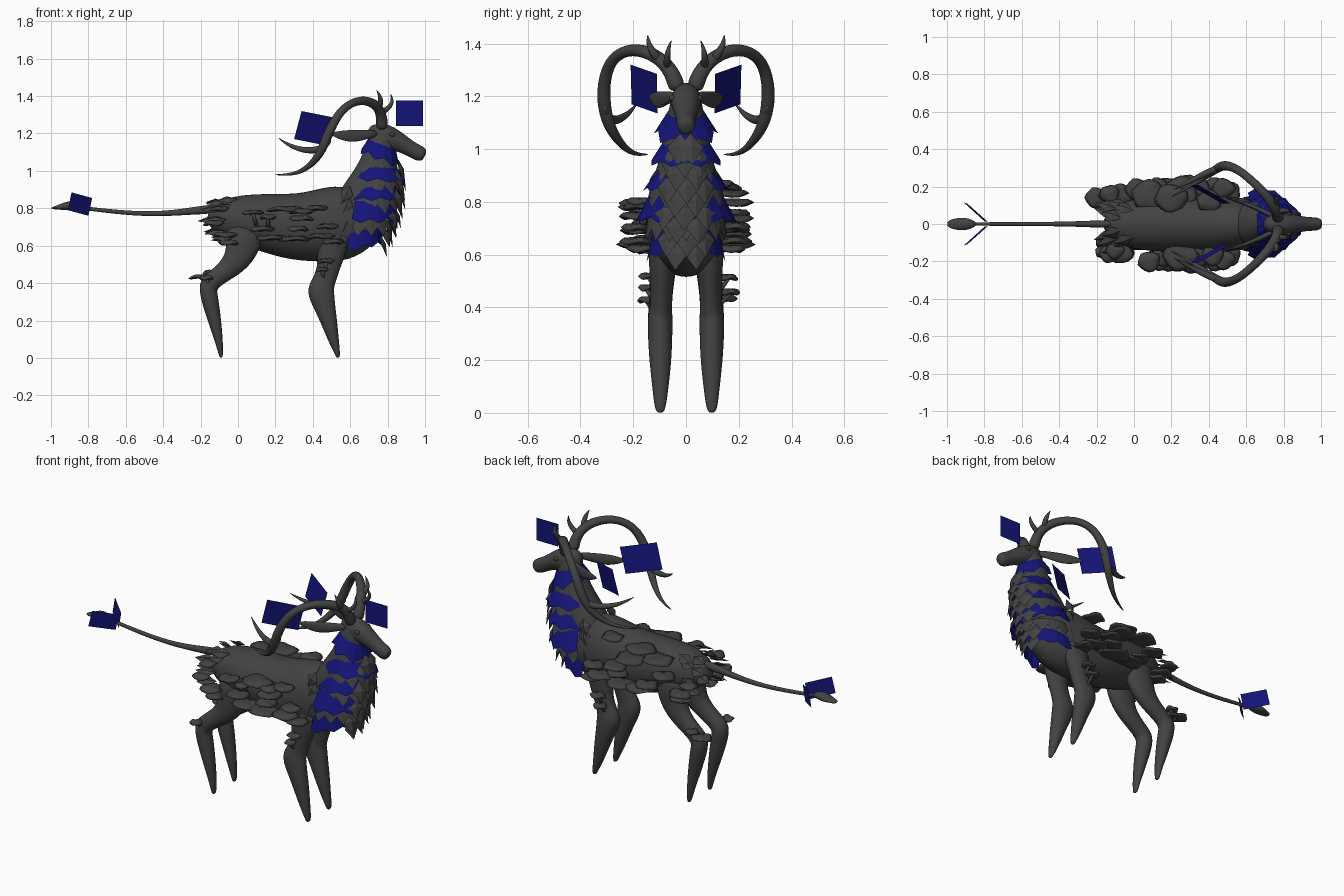
import bpy, bmesh, math, random
from mathutils import Vector as V
random.seed(4)

def material(name, col):
    m = bpy.data.materials.new(name)
    m.diffuse_color = col
    return m
DARK = material("charcoal", (.055, .055, .055, 1))
BLUE = material("deep_blue", (.007, .007, .19, 1))

def finish(name, bm, mat=DARK, sub=0, smooth=True):
    bmesh.ops.recalc_face_normals(bm, faces=bm.faces)
    me = bpy.data.meshes.new(name)
    bm.to_mesh(me)
    bm.free()
    me.materials.append(mat)
    for p in me.polygons:
        p.use_smooth = smooth
    ob = bpy.data.objects.new(name, me)
    bpy.context.collection.objects.link(ob)
    if sub:
        ob.modifiers.new("smooth", 'SUBSURF').levels = sub
        ob.modifiers["smooth"].render_levels = sub
    return ob

def bridge(bm, rings, caps=True):
    for a, b in zip(rings, rings[1:]):
        for i in range(len(a)):
            j = (i + 1) % len(a)
            bm.faces.new((a[i], a[j], b[j], b[i]))
    if caps:
        bm.faces.new(rings[0])
        bm.faces.new(rings[-1])

def loft(name, pts, side=1, n=12):
    """Smooth tube; each point is x, y, z, half width across y, half height."""
    bm = bmesh.new()
    P = [V((p[0], p[1] * side, p[2])) for p in pts]
    rings = []
    for i, p in enumerate(pts):
        t = (P[min(i + 1, len(P) - 1)] - P[max(i - 1, 0)]).normalized()
        u = (V((0, 1, 0)) - t * t.y).normalized()
        w = t.cross(u)
        rings.append([bm.verts.new(P[i] + u * p[3] * math.cos(a) + w * p[4] * math.sin(a))
                      for a in (math.tau * k / n for k in range(n))])
    bridge(bm, rings)
    return finish(name, bm, sub=2)

def horn(name, pts, side):
    loft(name, [p + (p[3],) for p in pts], side, 8)

# body, neck, head, tail
loft("body", [(-.16, 0, .775, .03, .03), (-.12, 0, .755, .09, .085), (-.03, 0, .745, .135, .128),
              (.08, 0, .733, .15, .15), (.2, 0, .715, .155, .172), (.3, 0, .70, .16, .185),
              (.42, 0, .705, .16, .20), (.54, 0, .72, .15, .215), (.65, 0, .73, .13, .18),
              (.75, 0, .75, .08, .1)])
loft("neck", [(.60, 0, .76, .13, .12), (.665, 0, .88, .125, .115), (.72, 0, .98, .10, .10),
              (.75, 0, 1.08, .08, .085), (.77, 0, 1.17, .065, .075), (.775, 0, 1.22, .05, .05)])
loft("head", [(.69, 0, 1.20, .03, .04), (.74, 0, 1.195, .055, .065), (.80, 0, 1.18, .062, .07),
              (.86, 0, 1.155, .052, .053), (.92, 0, 1.12, .038, .042), (.965, 0, 1.095, .038, .044),
              (.99, 0, 1.085, .033, .038), (1.0, 0, 1.08, .018, .02)])
loft("tail", [(-.1, 0, .80, .025, .03), (-.25, 0, .785, .017, .019), (-.42, 0, .768, .012, .014),
              (-.6, 0, .775, .011, .012), (-.78, 0, .795, .01, .011), (-.9, 0, .81, .008, .009)])
loft("tail_tuft", [(-.84, 0, .803, .009, .009), (-.88, 0, .815, .03, .024), (-.92, 0, .812, .037, .025),
                   (-.96, 0, .805, .03, .012), (-1, 0, .80, .018, .005)])

# paired legs, ears, eyes and horns
for s, tag in ((1, "left"), (-1, "right")):
    loft("front_leg_" + tag, [(.52, .08, .72, .06, .10), (.50, .09, .58, .055, .085), (.487, .092, .49, .045, .062),
                              (.46, .094, .41, .042, .062), (.445, .097, .375, .047, .072), (.443, .098, .345, .05, .075),
                              (.465, .098, .27, .047, .058), (.485, .097, .2, .044, .047),
                              (.515, .097, .08, .03, .027), (.533, .098, .02, .022, .014), (.535, .098, 0, .012, .008)], s)
    loft("hind_leg_" + tag, [(.05, .07, .74, .06, .10), (.03, .085, .62, .06, .105), (0, .09, .52, .05, .075),
                             (-.09, .095, .445, .045, .05), (-.165, .098, .395, .047, .057), (-.155, .098, .33, .049, .05),
                             (-.125, .097, .2, .04, .037), (-.10, .096, .08, .028, .021),
                             (-.092, .097, .02, .02, .012), (-.09, .097, 0, .012, .008)], s)
    loft("ear_" + tag, [(.745, .04, 1.20, .015, .018), (.69, .07, 1.195, .014, .025), (.62, .10, 1.185, .012, .036),
                        (.55, .125, 1.19, .01, .027), (.49, .14, 1.20, .003, .004)], s)
    loft("eye_" + tag, [(.81, .05, 1.195, .008, .008), (.825, .054, 1.195, .012, .013),
                        (.84, .05, 1.19, .008, .008)], s)
    horn("horn_" + tag, [(.77, .03, 1.22, .036), (.77, .045, 1.27, .034), (.762, .07, 1.315, .031),
                         (.735, .12, 1.36, .030), (.66, .205, 1.384, .026), (.575, .28, 1.35, .024),
                         (.515, .310, 1.27, .026), (.475, .314, 1.18, .029), (.44, .295, 1.09, .025),
                         (.38, .25, 1.02, .017), (.30, .20, .978, .010), (.19, .14, .98, .002)], s)
    horn("horn_branch_" + tag, [(.50, .31, 1.17, .012), (.45, .30, 1.115, .022), (.37, .265, 1.105, .019),
                                (.28, .22, 1.13, .012), (.21, .18, 1.18, .001)], s)
    horn("horn_top_prong_" + tag, [(.75, .10, 1.335, .02), (.765, .128, 1.37, .017),
                                   (.76, .143, 1.40, .011), (.74, .145, 1.435, .001)], s)
    horn("horn_front_prong_" + tag, [(.765, .07, 1.31, .018), (.805, .072, 1.335, .015),
                                     (.83, .07, 1.37, .011), (.815, .055, 1.415, .001)], s)

# flat blue cards by the ears, brow and tail
def card(name, corners, side=1):
    bm = bmesh.new()
    bm.faces.new([bm.verts.new((x, y * side, z)) for x, y, z in corners])
    finish(name, bm, BLUE, smooth=False)
card("brow_card", [(.845, 0, 1.24), (.99, 0, 1.24), (.99, 0, 1.375), (.845, 0, 1.375)])
for s, tag in ((1, "left"), (-1, "right")):
    card("ear_card_" + tag, [(.34, .21, 1.32), (.515, .11, 1.285), (.475, .108, 1.135), (.30, .206, 1.17)], s)
    card("tail_card_" + tag, [(-.89, .108, .885), (-.78, .01, .855), (-.80, .015, .76), (-.91, .115, .79)], s)

# jagged collars around the neck: top and bottom ellipses are x, z, half x, half y
def collar(name, top, bot, tilt, arc, teeth, depth, mat):
    bm = bmesh.new()
    n = teeth * 2
    rows = [[], [], []]
    for i in range(n + 1):
        a = math.radians(arc) * (2 * i / n - 1)
        c, sn = math.cos(a), math.sin(a)
        for row, t in zip(rows, (0, .45, 1 if i % 2 else 1 - depth)):
            x, z, ra, rb = (p + (q - p) * t for p, q in zip(top, bot))
            row.append(bm.verts.new((x + ra * c, rb * sn, z + tilt * ra * c)))
    for a, b in zip(rows, rows[1:]):
        for i in range(n):
            bm.faces.new((a[i], a[i + 1], b[i + 1], b[i]))
    bmesh.ops.remove_doubles(bm, verts=bm.verts, dist=.0005)
    finish(name, bm, mat, smooth=False)

collar("blue_collar_1", (.77, 1.14, .075, .068), (.755, 1.05, .11, .125), -.4, 180, 7, .3, BLUE)
collar("grey_collar_1", (.76, 1.07, .09, .08), (.745, .965, .115, .105), -.35, 180, 9, .5, DARK)
collar("blue_collar_2", (.745, 1.03, .10, .085), (.75, .94, .155, .142), -.05, 180, 8, .2, BLUE)
collar("grey_collar_2", (.73, .965, .115, .10), (.735, .875, .14, .13), 0, 165, 10, .5, DARK)
collar("blue_collar_3", (.72, .92, .13, .11), (.725, .84, .155, .165), 0, 150, 8, .2, BLUE)
collar("grey_collar_3", (.70, .87, .14, .13), (.71, .775, .16, .155), 0, 135, 9, .5, DARK)
collar("blue_collar_4", (.69, .84, .15, .135), (.68, .72, .18, .195), 0, 115, 7, .2, BLUE)
collar("grey_collar_4", (.66, .74, .15, .145), (.65, .65, .19, .16), 0, 105, 9, .5, DARK)
collar("blue_collar_5", (.62, .67, .15, .13), (.61, .57, .165, .15), .2, 100, 6, .2, BLUE)

# pointed leaves on the chest, flanks of the neck and rump
def leaf(bm, base, along, out, length, width):
    base, d, o = V(base), V(along).normalized(), V(out).normalized()
    w = d.cross(o).normalized() * width / 2
    b, tip = base, base + d * length
    m = base + d * length * .45
    top, low = m + o * .014, m - o * .006
    vb, vt, vl, vr, vu, vd = [bm.verts.new(p) for p in (b, tip, m + w, m - w, top, low)]
    for f in ((vb, vl, vu), (vl, vt, vu), (vt, vr, vu), (vr, vb, vu),
              (vl, vb, vd), (vt, vl, vd), (vr, vt, vd), (vb, vr, vd)):
        bm.faces.new(f)

bm = bmesh.new()
for row in range(9):
    f = row / 8
    z, cx = 1.06 - .40 * f, .755 - .10 * f
    ra, rb = .105 + .04 * math.sin(f * 3), .08 + .06 * math.sin(f * 2.4)
    for k in ((-1, 0, 1) if row % 2 else (-.5, .5)):
        a = k * .5 + random.uniform(-.05, .05)
        o = V((math.cos(a), math.sin(a), 0))
        leaf(bm, (cx + ra * o.x, rb * o.y, z), o * .3 + V((0, 0, -1)), o + V((0, 0, .3)), .125, .095)
for s in (1, -1):
    for x, z in ((.60, .86), (.60, .76), (.57, .68), (.60, .92)):
        leaf(bm, (x, s * .115, z), (-.35, s * .2, -.8), (0, s, .3), .10, .07)
finish("chest_leaves", bm, smooth=False)

bm = bmesh.new()
for s in (1, -1):
    for x, y, z in ((-.06, .03, .835), (-.03, .09, .82), (-.09, .08, .79), (-.06, .12, .74), (-.10, .05, .74),
                    (-.07, .10, .68), (-.03, .12, .64), (0, .07, .85)):
        leaf(bm, (x, s * y, z), (-1, s * .3, random.uniform(-.25, .05)), (-.2, s * .7, 1), .12, .07)
finish("rump_leaves", bm, smooth=False)

# shelf fungi along the flanks
def cap(bm, c, r, h):
    ph, n, rings = random.uniform(0, 6), 16, []
    for k, dz in ((.3, h), (.75, h * .75), (1, 0), (.8, -h * .4), (.25, -h * .3)):
        rings.append([bm.verts.new((c[0] + r * k * math.cos(a) * (1.1 + .1 * math.sin(4 * a + ph)),
                                    c[1] + r * k * math.sin(a) * (1 + .08 * math.sin(3 * a + ph)),
                                    c[2] + dz + .006 * k * math.sin(3 * a + ph)))
                      for a in (math.tau * i / n for i in range(n))])
    bridge(bm, rings)

SHELVES = [(-.13, .72, .05), (-.07, .66, .06), (-.05, .62, .05), (.13, .68, .06), (.18, .635, .075),
           (.25, .80, .085), (.34, .735, .065), (.30, .635, .085), (.32, .685, .055),
           (.44, .65, .07), (.48, .70, .055), (.51, .62, .055)]
BACK = {1: [(.08, .83, .085), (.2, .845, .08), (.02, .76, .06), (.40, .86, .06)],
        -1: [(.42, .80, .055), (-.10, .80, .045), (.34, .775, .06)]}
for s, tag in ((1, "left"), (-1, "right")):
    bm = bmesh.new()
    for x, z, r in SHELVES + BACK[s]:
        y = .155 * math.sqrt(max(.25, 1 - ((z - .71) / .18) ** 2)) * (1 if x > 0 else .8) + .035
        cap(bm, (x, s * y, z + random.uniform(-.008, .008)), r, .018)
    finish("shelf_fungi_" + tag, bm)

# stalked mushrooms on legs and flank: cap centre, radius, stem foot
MUSH = [((-.2, .14, .43), .055, (-.16, .11, .38)), ((-.15, .155, .455), .035, (-.14, .12, .40)),
        ((.08, -.20, .775), .055, (.10, -.13, .70)), ((.16, -.19, .75), .04, (.16, -.14, .69)),
        ((.45, .17, .455), .035, (.45, .12, .40)), ((.47, .16, .51), .04, (.47, .12, .45)),
        ((.45, -.15, .47), .03, (.46, -.12, .42)), ((.47, -.14, .515), .04, (.47, -.11, .46)),
        ((-.17, -.15, .425), .035, (-.15, -.12, .38))]
bm = bmesh.new()
for c, r, foot in MUSH:
    cap(bm, c, r, .015)
    bridge(bm, [[bm.verts.new(V(p) + V((.01 * math.cos(a), .01 * math.sin(a), 0)))
                 for a in (math.tau * i / 8 for i in range(8))] for p in (foot, c)])
finish("mushrooms", bm)
